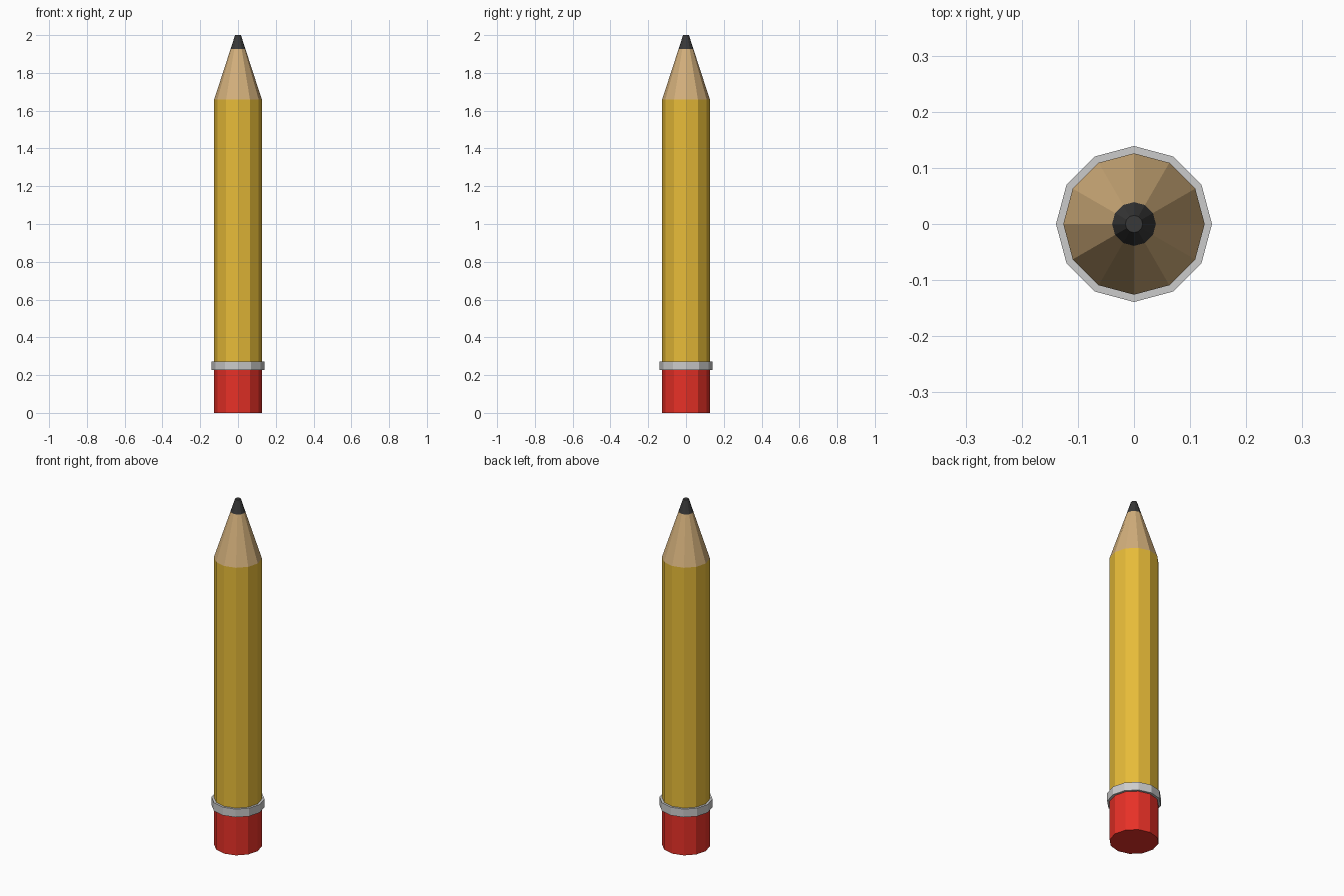
import bpy

if "Cube" in bpy.data.objects:
    bpy.data.objects.remove(bpy.data.objects["Cube"])

SIDES = 12


def material(name, color):
    mat = bpy.data.materials.new(name)
    mat.diffuse_color = (*color, 1)
    mat.use_nodes = True
    mat.node_tree.nodes["Principled BSDF"].inputs["Base Color"].default_value = mat.diffuse_color
    return mat


def section(name, z0, z1, r0, r1, mat=None):
    """Flat-shaded twelve-sided frustum between two heights."""
    bpy.ops.mesh.primitive_cone_add(vertices=SIDES, radius1=r0, radius2=r1,
                                    depth=z1 - z0, location=(0, 0, (z0 + z1) / 2))
    obj = bpy.context.object
    obj.name = name
    if mat:
        obj.data.materials.append(mat)
    return obj


red = material("red_rubber", (0.8, 0.03, 0.02))
yellow = material("yellow_paint", (0.8, 0.5, 0.04))
wood = material("bare_wood", (0.65, 0.43, 0.2))
graphite = material("graphite", (0.04, 0.04, 0.04))

R = 0.126        # barrel radius
LEAD_R = 0.039   # radius where wood meets lead

# Eraser, metal band, barrel, sharpened wood and blunt lead, bottom to top
section("eraser", 0, 0.25, R, R, red)
section("metal_band", 0.226, 0.273, 0.139, 0.139)
section("barrel", 0.25, 1.66, R, R, yellow)
section("sharpened_wood", 1.66, 1.927, R, LEAD_R, wood)
section("lead_tip", 1.927, 2.0, LEAD_R, 0.0155, graphite)
